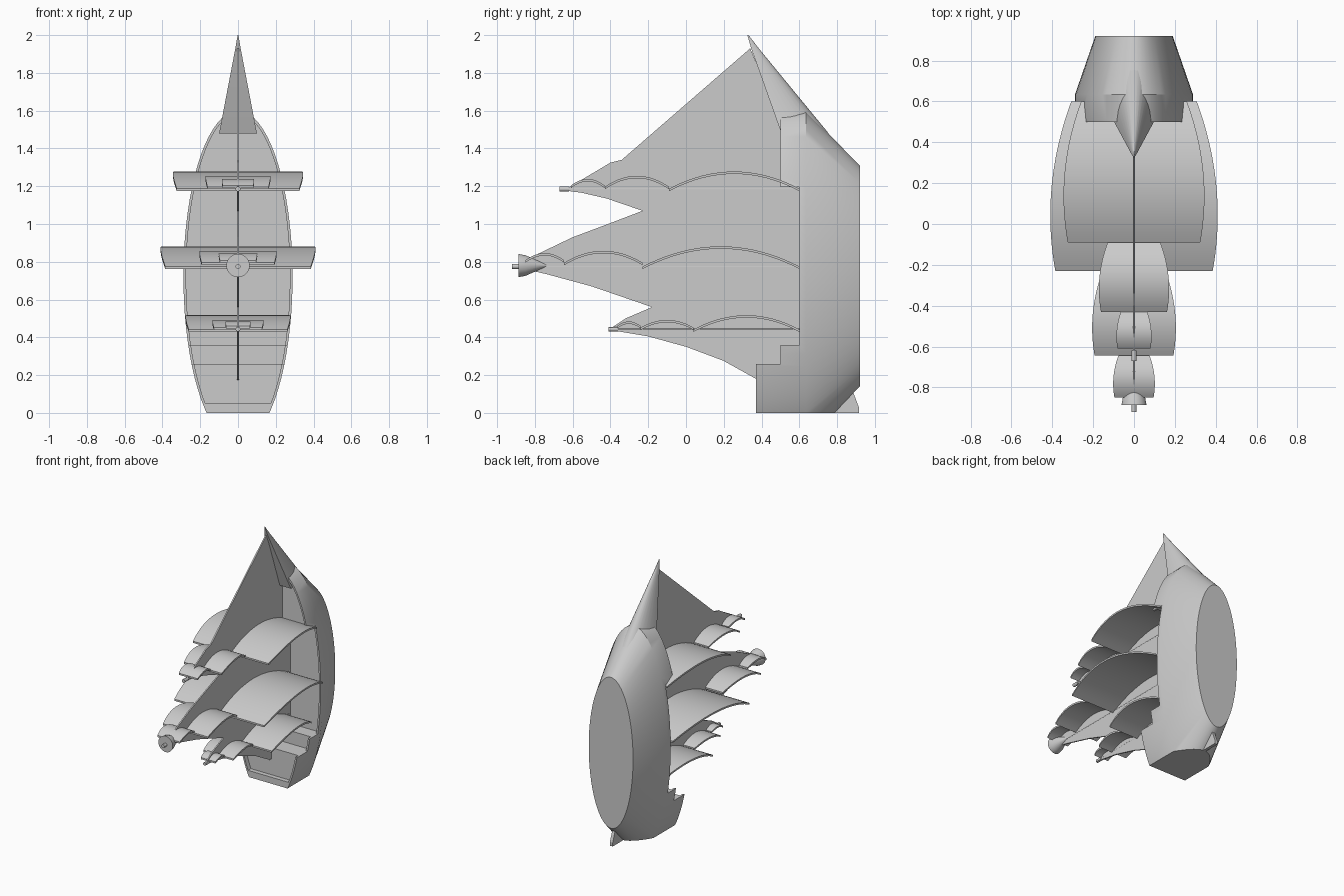
import bpy, bmesh, math
from mathutils import Matrix

cube = bpy.data.objects.get("Cube")
if cube:
    bpy.data.objects.remove(cube)

grey = bpy.data.materials.new("plain_grey")
grey.use_nodes = True
grey.diffuse_color = (0.6, 0.6, 0.6, 1)
bsdf = next(n for n in grey.node_tree.nodes if n.type == 'BSDF_PRINCIPLED')
bsdf.inputs["Base Color"].default_value = (0.6, 0.6, 0.6, 1)


def finish(name, bm):
    bmesh.ops.recalc_face_normals(bm, faces=bm.faces)
    mesh = bpy.data.meshes.new(name)
    bm.to_mesh(mesh)
    bm.free()
    obj = bpy.data.objects.new(name, mesh)
    obj.data.materials.append(grey)
    bpy.context.collection.objects.link(obj)
    return obj


def activate(obj):
    bpy.ops.object.select_all(action='DESELECT')
    obj.select_set(True)
    bpy.context.view_layer.objects.active = obj


def smooth(obj, angle=30):
    activate(obj)
    bpy.ops.object.shade_smooth_by_angle(angle=math.radians(angle))


def loft(name, rings):
    """Join closed rings of points and cap both ends."""
    bm = bmesh.new()
    rows = [[bm.verts.new(p) for p in ring] for ring in rings]
    n = len(rows[0])
    for a, b in zip(rows, rows[1:]):
        for i in range(n):
            j = (i + 1) % n
            bm.faces.new((a[i], a[j], b[j], b[i]))
    bm.faces.new(rows[0])
    bm.faces.new(rows[-1])
    return finish(name, bm)


def slab(name, outline, half):
    """Extrude a (y, z) outline evenly across x."""
    return loft(name, [[(x, y, z) for y, z in outline] for x in (-half, half)])


def ellipse(y, half_x, half_z, mid_z=0.72, n=72):
    turns = [math.tau * (i + 0.5) / n for i in range(n)]
    return [(half_x * math.sin(t), y, mid_z + half_z * math.cos(t)) for t in turns]


def boolean(obj, cutter, operation='DIFFERENCE'):
    mod = obj.modifiers.new("cut", 'BOOLEAN')
    mod.object, mod.operation, mod.solver = cutter, operation, 'EXACT'
    activate(obj)
    bpy.ops.object.modifier_apply(modifier=mod.name)
    bpy.data.objects.remove(cutter)


def deck_steps(name, drop, low, high):
    """Solid in front of the stepped decks."""
    a, b, c = 0.37 + drop, 0.5 + drop, 0.6 + drop
    return slab(name, [(-1, low), (a, low), (a, 0.26), (b, 0.26), (b, 0.36), (c, 0.36),
                       (c, 1.195), (b, 1.195), (b, high), (-1, high)], 1)


# Hull: straight sides, tapering to a flat bottom, cut at the stern
hull = loft("hull", [ellipse(0.3, 0.289, 0.88), ellipse(0.635, 0.289, 0.88),
                     ellipse(0.92, 0.19, 0.585, 0.725)])
boolean(hull, slab("stern_cutter", [(-1, -1), (2, -1), (2, 0), (-1, 0)], 1))
boolean(hull, deck_steps("step_cutter", 0, -0.5, 2.5))
recess = loft("recess_cutter", [ellipse(0.2, 0.275, 0.862), ellipse(0.8, 0.275, 0.862)])
boolean(recess, deck_steps("recess_limit", 0.035, 0.05, 2.4), 'INTERSECT')
boolean(hull, recess)
smooth(hull)

# Bow spike: half cone with a flat front
def half_ring(y, z, half, depth, n=16):
    turns = [math.pi * i / n for i in range(n + 1)]
    return [(half * math.cos(t), y + depth * math.sin(t), z) for t in turns]

spike = loft("bow_spike", [half_ring(0.505, 1.48, 0.1, 0.25),
                           half_ring(0.345, 1.93, 0.014, 0.04),
                           half_ring(0.325, 2.0, 0.002, 0.006)])
smooth(spike, 40)

# Rudder fin under the stern
slab("rudder", [(0.78, 0), (0.86, 0.12), (0.885, 0.11), (0.915, 0.03), (0.915, 0)], 0.012)

# Central sheet joining masts and bow
slab("centre_sheet", [
    (0.34, 1.93), (-0.34, 1.34), (-0.40, 1.325), (-0.61, 1.2), (-0.66, 1.18),
    (-0.55, 1.165), (-0.42, 1.135), (-0.23, 1.07), (-0.4, 1.005), (-0.6, 0.93),
    (-0.85, 0.81), (-0.85, 0.76), (-0.74, 0.735), (-0.5, 0.67), (-0.18, 0.56),
    (-0.32, 0.5), (-0.41, 0.44), (-0.2, 0.405), (0, 0.35), (0.2, 0.275),
    (0.38, 0.175), (0.42, 0.175), (0.64, 0.38), (0.64, 1.2), (0.52, 1.5)], 0.005)


def turned(name, z, profile, n=24):
    """Turn a (y, radius) profile about a mast axis."""
    obj = loft(name, [ellipse(y, r, r, z, n) for y, r in profile])
    smooth(obj)
    return obj


def sail(name, y0, y1, z, peak, width, n=20):
    """Arched sheet, widest a third of the way from its free edge."""
    thick = 0.013
    top, bottom = [], []
    for i in range(n + 1):
        t = i / n
        w = width * (0.94 + 0.365 * t - 0.555 * t * t)
        y, h = y0 + (y1 - y0) * t, z + (peak - z) * 4 * t * (1 - t)
        top.append((w, y, h))
        bottom.append((w, y, h - thick))
    right = top + bottom[::-1]
    obj = loft(name, [right, [(-x, y, h) for x, y, h in right]])
    smooth(obj)


# Masts, each with its sails: (start, end, edge height, peak, half width)
masts = {
    "fore": (1.185, -0.67, [(-0.09, 0.6, 1.187, 1.278, 0.345),
                            (-0.43, -0.09, 1.197, 1.255, 0.172),
                            (-0.61, -0.43, 1.203, 1.238, 0.086)]),
    "main": (0.775, -0.92, [(-0.23, 0.6, 0.775, 0.882, 0.41),
                            (-0.645, -0.23, 0.795, 0.858, 0.205),
                            (-0.85, -0.645, 0.808, 0.846, 0.102)]),
    "aft": (0.443, -0.41, [(0.04, 0.6, 0.442, 0.517, 0.278),
                           (-0.24, 0.04, 0.452, 0.492, 0.136),
                           (-0.365, -0.24, 0.46, 0.484, 0.067)]),
}
for name, (z, tip, sails) in masts.items():
    turned(name + "_mast", z, [(tip, 0.013), (tip + 0.05, 0.013), (tip + 0.051, 0.006),
                               (0.64, 0.006)], 12)
    for size, spec in zip(("lower", "middle", "upper"), sails):
        sail(f"{name}_{size}_sail", *spec)

# Lookout basket on the main mast
turned("lookout", 0.78, [(-0.887, 0.062), (-0.85, 0.055), (-0.735, 0.004)])
